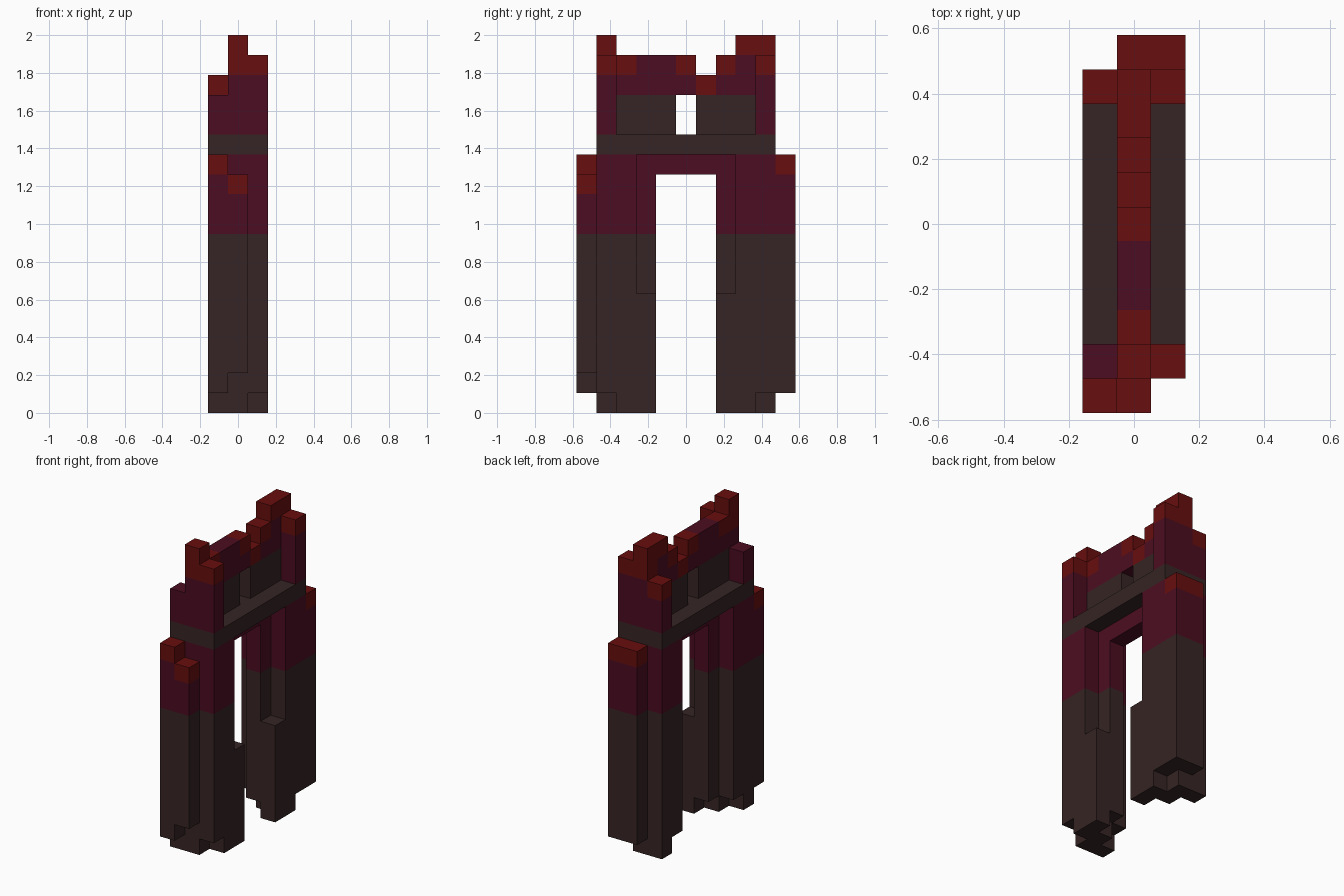
import bpy
import bmesh
from mathutils import Vector
from itertools import product

cube = bpy.data.objects.get("Cube")
if cube:
    bpy.data.objects.remove(cube, do_unlink=True)

UNIT = 2 / 19            # edge of one block
WIDTH, DEPTH = 3, 11     # blocks along x and y
BARK, PURPLE, RED = range(3)


def material(name, colour):
    mat = bpy.data.materials.new(name)
    mat.use_nodes = True
    mat.diffuse_color = (*colour, 1)
    mat.node_tree.nodes["Principled BSDF"].inputs["Base Color"].default_value = (*colour, 1)
    return mat


MATERIALS = [
    material("dark brown", (0.037, 0.018, 0.018)),
    material("dark purple", (0.071, 0.004, 0.015)),
    material("deep red", (0.14, 0.0044, 0.0044)),
]

parts = {}


def fill(part, x, y, z, colour=None, mirror=False):
    """Fill a range of blocks; with no colour, bark turns purple at height 9."""
    cells = parts.setdefault(part, {})
    for i, j, k in product(range(*x), range(*y), range(*z)):
        j = DEPTH - 1 - j if mirror else j
        cells[i, j, k] = colour if colour is not None else (BARK if k < 9 else PURPLE)


# Legs: the same core, mirrored front to back
for leg, mirror in (("front_leg", False), ("back_leg", True)):
    fill(leg, (0, 2), (1, 2), (0, 13), mirror=mirror)
    fill(leg, (2, 3), (1, 2), (1, 13), mirror=mirror)
    fill(leg, (0, 1), (2, 3), (1, 13), mirror=mirror)
    fill(leg, (1, 3), (2, 3), (0, 13), mirror=mirror)
    fill(leg, (2, 3), (3, 4), (0, 6), mirror=mirror)
    fill(leg, (1, 2), (3, 4), (1, 13), mirror=mirror)

# Outer buttresses with red tips
fill("front_leg", (0, 1), (0, 1), (1, 12))
fill("front_leg", (0, 1), (0, 1), (12, 13), RED)
fill("front_leg", (1, 2), (0, 1), (2, 11))
fill("front_leg", (1, 2), (0, 1), (11, 12), RED)
fill("back_leg", (1, 3), (10, 11), (1, 12))
fill("back_leg", (1, 3), (10, 11), (12, 13), RED)

# Lintel and crossbeam
fill("lintel", (1, 2), (4, 7), (12, 13), PURPLE)
fill("crossbeam", (0, 3), (1, 10), (13, 14), BARK)

# Wall panels either side of the opening
fill("front_panel", (1, 2), (2, 5), (14, 16), BARK)
fill("back_panel", (1, 2), (6, 9), (14, 16), BARK)

# Ragged crest above the panels
fill("crest", (1, 2), (2, 9), (16, 17), PURPLE)
fill("crest", (1, 2), (3, 5), (17, 18), PURPLE)
fill("crest", (1, 2), (8, 9), (17, 18), PURPLE)
for y, z in ((2, 17), (5, 17), (6, 16), (7, 17), (8, 18)):
    fill("crest", (1, 2), (y, y + 1), (z, z + 1), RED)

# End towers
for tower, y in (("front_tower", (1, 2)), ("back_tower", (9, 10))):
    fill(tower, (0, 1), y, (14, 16), PURPLE)
    fill(tower, (1, 3), y, (14, 17), PURPLE)
    fill(tower, (1, 3), y, (17, 18), RED)
    fill(tower, (1, 2), y, (18, 19), RED)
fill("back_tower", (0, 1), (9, 10), (16, 17), RED)

occupied = {cell for cells in parts.values() for cell in cells}


def build(name, cells):
    """Skin the exposed sides of the blocks and merge flat areas."""
    bm = bmesh.new()
    for cell, colour in cells.items():
        centre = Vector(cell) + Vector((0.5, 0.5, 0.5))
        for axis, sign in product(range(3), (-1, 1)):
            normal = Vector((0, 0, 0))
            normal[axis] = sign
            if tuple(int(c + n) for c, n in zip(cell, normal)) in occupied:
                continue
            u = Vector((0, 0, 0))
            u[(axis + 1) % 3] = 0.5
            v = normal.cross(u)
            mid = centre + normal / 2
            corners = (mid - u - v, mid + u - v, mid + u + v, mid - u + v)
            offset = Vector((WIDTH / 2, DEPTH / 2, 0))
            face = bm.faces.new([bm.verts.new((c - offset) * UNIT) for c in corners])
            face.material_index = colour
    bmesh.ops.remove_doubles(bm, verts=bm.verts, dist=0.001)
    bmesh.ops.dissolve_limit(bm, angle_limit=0.01, verts=bm.verts, edges=bm.edges,
                             delimit={'MATERIAL'})
    mesh = bpy.data.meshes.new(name)
    bm.to_mesh(mesh)
    bm.free()
    for mat in MATERIALS:
        mesh.materials.append(mat)
    bpy.context.collection.objects.link(bpy.data.objects.new(name, mesh))


for name, cells in parts.items():
    build(name, cells)
